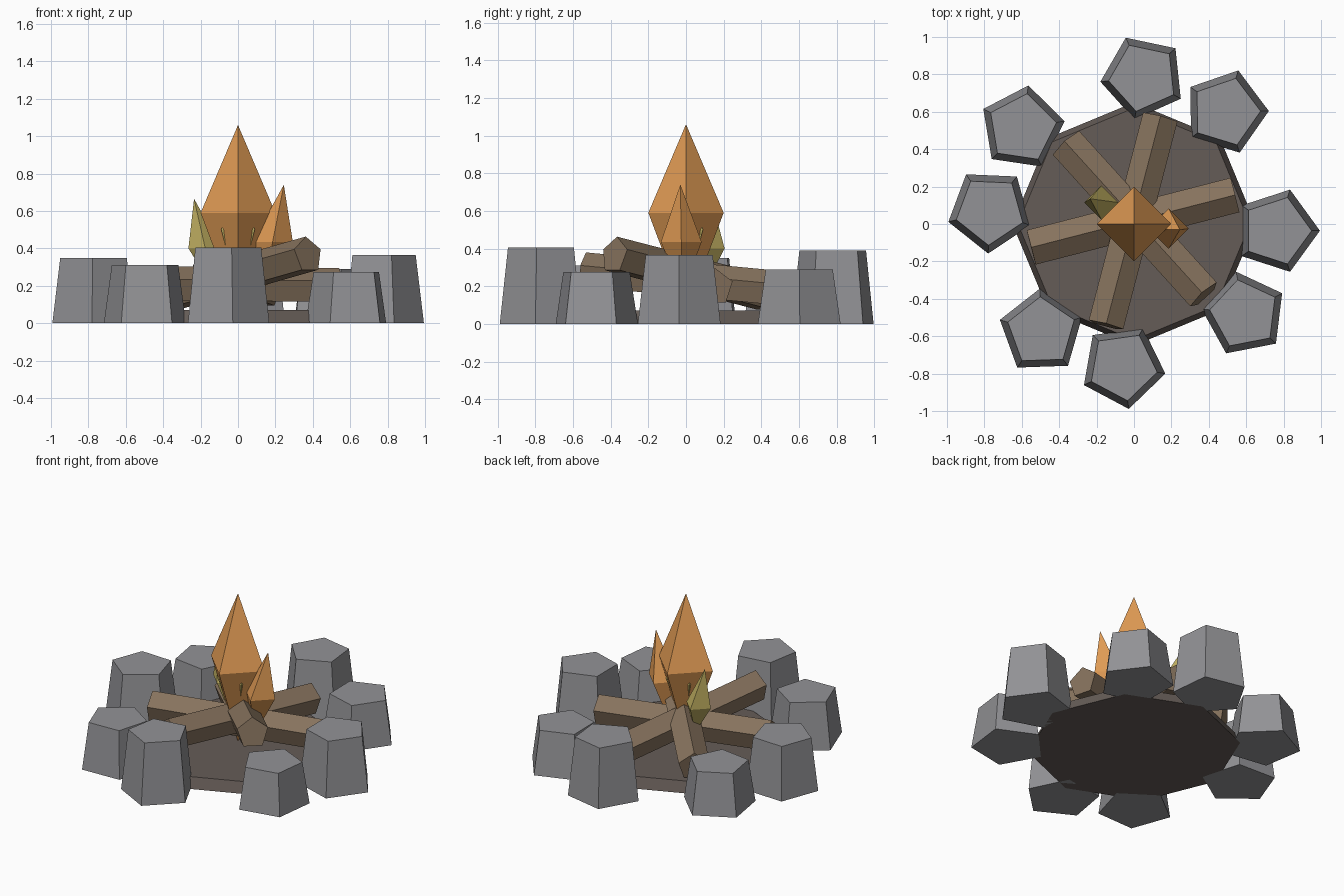
import bpy
import bmesh
from math import cos, sin, radians, tau
from mathutils import Vector

cube = bpy.data.objects.get("Cube")
if cube:
    bpy.data.objects.remove(cube, do_unlink=True)


def material(name, color):
    mat = bpy.data.materials.new(name)
    mat.use_nodes = True
    mat.diffuse_color = (*color, 1)
    bsdf = next(n for n in mat.node_tree.nodes if n.type == 'BSDF_PRINCIPLED')
    bsdf.inputs["Base Color"].default_value = (*color, 1)
    return mat


stone = material("stone grey", (0.29, 0.29, 0.305))
wood = material("wood brown", (0.24, 0.17, 0.11))
ash = material("ash brown", (0.13, 0.107, 0.095))
orange = material("flame orange", (0.75, 0.33, 0.09))
yellow = material("flame yellow", (0.55, 0.45, 0.125))


def ring(center, radius, sides, turn=0, u=Vector((1, 0, 0)), v=Vector((0, 1, 0))):
    """Regular polygon around center in the plane of u and v."""
    angles = [radians(turn) + tau * i / sides for i in range(sides)]
    return [Vector(center) + radius * (cos(a) * u + sin(a) * v) for a in angles]


def loft(name, rings, mat):
    """Skin a chain of rings; a one-point ring makes an apex, others are capped."""
    bm = bmesh.new()
    loops = [[bm.verts.new(p) for p in r] for r in rings]
    for a, b in zip(loops, loops[1:]):
        n = max(len(a), len(b))
        for i in range(n):
            j = (i + 1) % n
            quad = [a[i % len(a)], a[j % len(a)], b[j % len(b)], b[i % len(b)]]
            bm.faces.new(list(dict.fromkeys(quad)))
    for end in (loops[0], loops[-1]):
        if len(end) > 2:
            bm.faces.new(end)
    bmesh.ops.recalc_face_normals(bm, faces=bm.faces)
    mesh = bpy.data.meshes.new(name)
    bm.to_mesh(mesh)
    bm.free()
    mesh.materials.append(mat)
    obj = bpy.data.objects.new(name, mesh)
    bpy.context.scene.collection.objects.link(obj)
    return obj


# Fire bed: low tapered octagon
loft("fire_bed", [ring((0, 0, 0), 0.65, 8), ring((0, 0, 0.07), 0.62, 8)], ash)

# Ring of tapered five-sided stones: x, y, height, turn
stones = [
    (0.05, 0.785, 0.39, 114), (0.49, 0.60, 0.29, 73),
    (0.763, -0.036, 0.365, 0), (0.59, -0.482, 0.275, 101),
    (-0.06, -0.76, 0.405, 62), (-0.495, -0.576, 0.31, 92),
    (-0.77, 0.073, 0.35, 51.5), (-0.599, 0.512, 0.28, 81.5),
]
for k, (x, y, h, turn) in enumerate(stones, 1):
    loft(f"stone_{k}", [ring((x, y, 0), 0.231, 5, turn),
                        ring((x, y, h), 0.187, 5, turn)], stone)


# Crossed five-sided logs with the ridge on top
def log(name, start, end):
    start, end = Vector(start), Vector(end)
    axis = (end - start).normalized()
    side = axis.cross(Vector((0, 0, 1))).normalized()
    up = side.cross(axis)
    loft(name, [ring(p, 0.1, 5, 0, up, side) for p in (start, end)], wood)


log("log_low", (0.54, 0.155, 0.195), (-0.55, -0.125, 0.205))
log("log_middle", (0.14, 0.57, 0.175), (-0.15, -0.54, 0.28))
log("log_high", (-0.36, 0.43, 0.155), (0.375, -0.38, 0.365))


# Flames: four-sided double pyramids, some leaning outward
def flame(name, base, middle, tip, radius, turn, mat):
    loft(name, [[Vector(base)], ring(middle, radius, 4, turn), [Vector(tip)]], mat)


flame("main_flame", (0, 0, 0.06), (0, 0, 0.59), (0, 0, 1.06), 0.2, 0, orange)
flame("inner_flame", (0, 0, 0.16), (0, 0, 0.5), (0, 0, 0.8), 0.127, 45, yellow)
flame("left_flame", (0.14, -0.02, 0.16), (0.185, -0.025, 0.435),
      (0.245, -0.03, 0.74), 0.108, 0, orange)
flame("right_flame", (-0.14, 0.1, 0.2), (-0.175, 0.115, 0.4),
      (-0.235, 0.135, 0.665), 0.09, 0, yellow)
